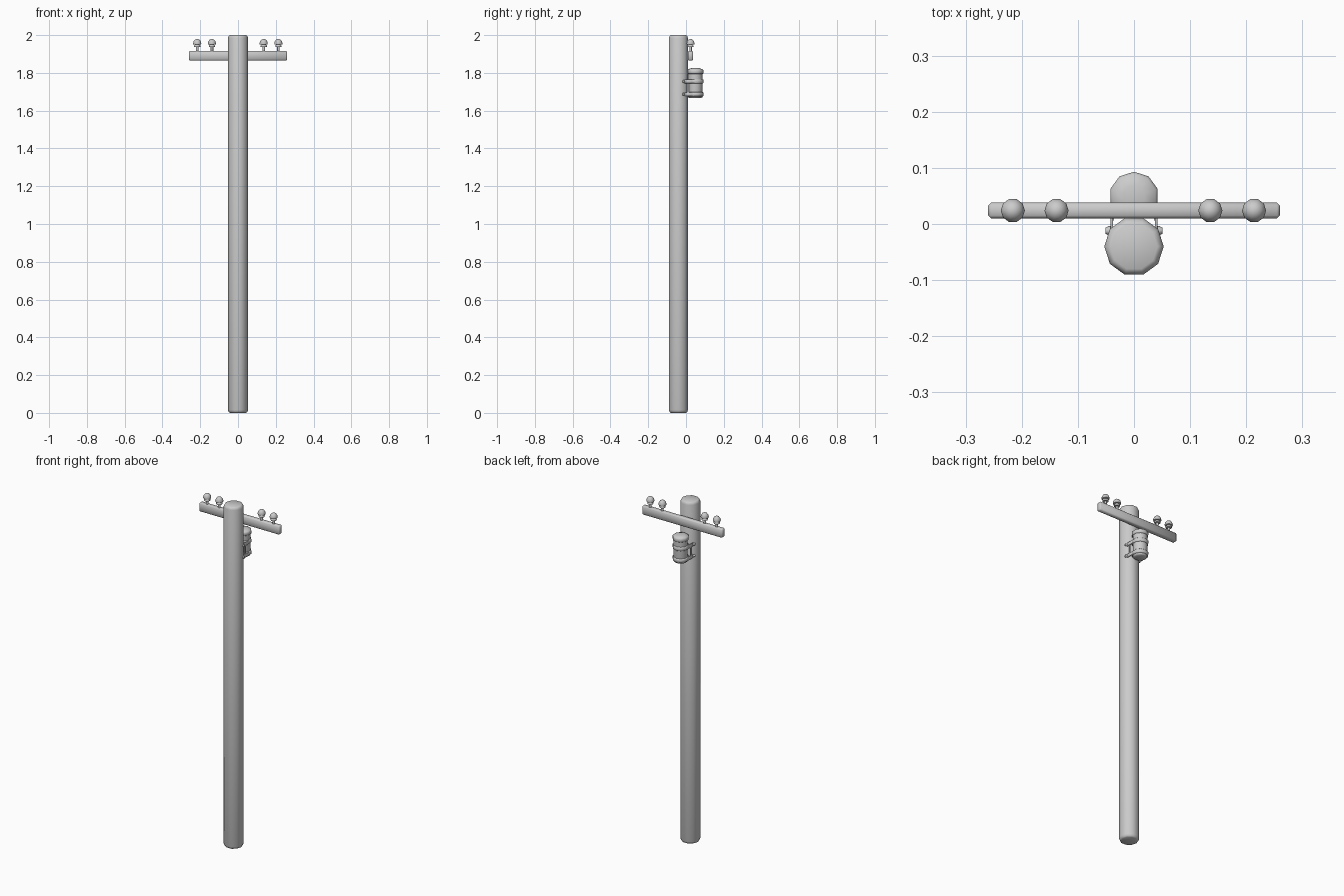
import bpy, bmesh, math
from mathutils import Matrix

if "Cube" in bpy.data.objects:
    bpy.data.objects.remove(bpy.data.objects["Cube"])


def finish(name, bm, angle=50):
    bmesh.ops.recalc_face_normals(bm, faces=bm.faces)
    me = bpy.data.meshes.new(name)
    bm.to_mesh(me)
    bm.free()
    ob = bpy.data.objects.new(name, me)
    bpy.context.collection.objects.link(ob)
    bpy.ops.object.select_all(action='DESELECT')
    ob.select_set(True)
    bpy.context.view_layer.objects.active = ob
    bpy.ops.object.shade_smooth_by_angle(angle=math.radians(angle))
    return ob


def lathe(name, profile, sides, loc, start=0.0, rot=None):
    """Capped low-poly turned part from (radius, height) pairs."""
    bm = bmesh.new()
    rings = []
    for r, z in profile:
        rings.append([bm.verts.new((r * math.cos(start + 2 * math.pi * i / sides),
                                    r * math.sin(start + 2 * math.pi * i / sides), z))
                      for i in range(sides)])
    for a, b in zip(rings, rings[1:]):
        for i in range(sides):
            j = (i + 1) % sides
            bm.faces.new((a[i], a[j], b[j], b[i]))
    bm.faces.new(rings[0])
    bm.faces.new(rings[-1])
    mat = Matrix.Translation(loc)
    if rot:
        mat = mat @ rot
    bmesh.ops.transform(bm, matrix=mat, verts=bm.verts)
    return finish(name, bm)


def box(name, lo, hi, bevel=0.0):
    bm = bmesh.new()
    bmesh.ops.create_cube(bm, size=1)
    for v in bm.verts:
        v.co = [lo[k] + (v.co[k] + 0.5) * (hi[k] - lo[k]) for k in range(3)]
    if bevel:
        bmesh.ops.bevel(bm, geom=bm.edges[:], offset=bevel, segments=1, affect='EDGES')
    return finish(name, bm)


# Pole with rounded ends
lathe("pole", [(0.042, 0), (0.049, 0.004), (0.053, 0.015),
               (0.053, 1.985), (0.049, 1.996), (0.042, 2.0)], 10, (0, -0.04, 0))

# Crossarm
box("crossarm", (-0.26, 0.010, 1.866), (0.26, 0.038, 1.917), 0.005)

# Insulators
for n, x in enumerate((-0.216, -0.138, 0.136, 0.214)):
    lathe(f"insulator_{n + 1}",
          [(0.007, 1.912), (0.007, 1.936), (0.016, 1.937), (0.017, 1.943),
           (0.012, 1.949), (0.021, 1.951), (0.0215, 1.957), (0.019, 1.967),
           (0.013, 1.975), (0.005, 1.979)], 10, (x, 0.024, 0))

# Transformer tank: tapered bottom, body and overhanging lid
ty, st = 0.049, math.radians(18)
lathe("transformer_tank", [(0.030, 1.666), (0.037, 1.670), (0.039, 1.680), (0.039, 1.80)],
      10, (0, ty, 0), st)
lathe("transformer_lid", [(0.041, 1.795), (0.0442, 1.798), (0.0442, 1.813),
                          (0.040, 1.819), (0.020, 1.825)], 10, (0, ty, 0), st)

# Clamp bands, straps reaching to the pole, and bolts
for n, z in enumerate((1.687, 1.755)):
    lathe(f"clamp_band_{n + 1}", [(0.041, z - 0.011), (0.0442, z - 0.008),
                                  (0.0442, z + 0.008), (0.041, z + 0.011)],
          10, (0, ty, 0), st)
    for s, side in ((-1, "left"), (1, "right")):
        xs = sorted((s * 0.037, s * 0.042))
        box(f"strap_{side}_{n + 1}", (xs[0], -0.018, z - 0.010), (xs[1], 0.045, z + 0.010), 0.001)
        lathe(f"bolt_{side}_{n + 1}", [(0.008, 0), (0.008, 0.005), (0.005, 0.010)], 8,
              (s * 0.041, -0.012, z), 0, Matrix.Rotation(s * math.pi / 2, 4, 'Y'))

# Upright plates joining the two clamps
for s, side in ((-1, "left"), (1, "right")):
    xs = sorted((s * 0.036, s * 0.040))
    box(f"bracket_plate_{side}", (xs[0], 0.006, 1.687), (xs[1], 0.016, 1.755))
